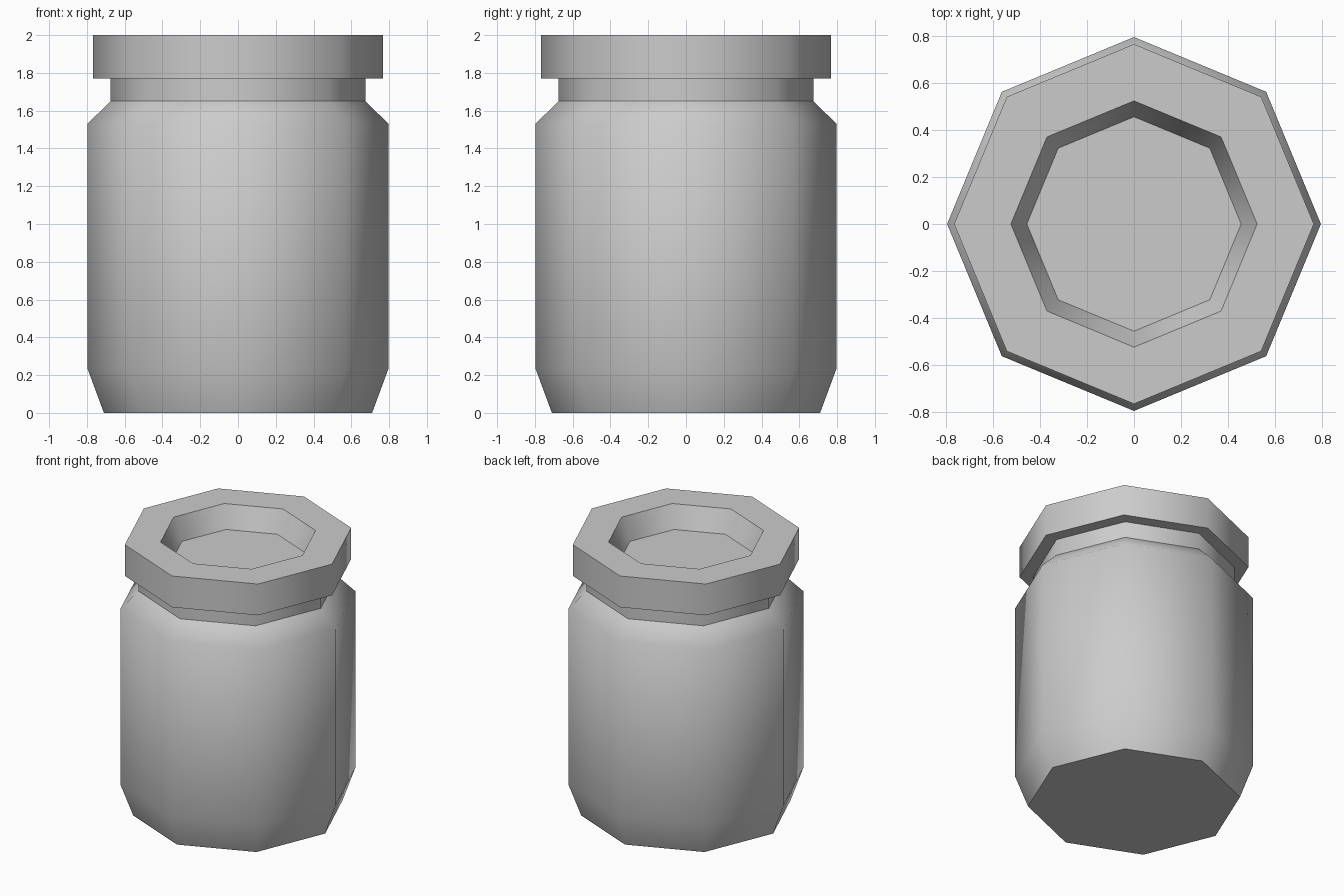
import bpy, bmesh, math

if "Cube" in bpy.data.objects:
    bpy.data.objects.remove(bpy.data.objects["Cube"])

SIDES = 8


def lathe(name, profile, sharp, cap_end):
    """Spin (radius, z) points into an octagonal smooth part; listed rings stay sharp."""
    bm = bmesh.new()
    rings = []
    for r, z in profile:
        rings.append([bm.verts.new((r * math.cos(2 * math.pi * i / SIDES),
                                    r * math.sin(2 * math.pi * i / SIDES), z))
                      for i in range(SIDES)])
    for a, b in zip(rings, rings[1:]):
        for i in range(SIDES):
            j = (i + 1) % SIDES
            bm.faces.new((a[i], a[j], b[j], b[i]))
    bm.faces.new(rings[0][::-1])
    if cap_end:
        bm.faces.new(rings[-1])
    for f in bm.faces:
        f.smooth = True
    for k in sharp:
        for i in range(SIDES):
            bm.edges.get((rings[k][i], rings[k][(i + 1) % SIDES])).smooth = False
    mesh = bpy.data.meshes.new(name)
    bm.to_mesh(mesh)
    bm.free()
    obj = bpy.data.objects.new(name, mesh)
    bpy.context.collection.objects.link(obj)
    return obj


# Jar body with tapered foot, shoulder and neck (neck top hidden under the lid)
lathe("jar_body",
      [(0.71, 0), (0.797, 0.235), (0.797, 1.53), (0.675, 1.65), (0.675, 1.77)],
      sharp=[0, 3], cap_end=False)

# Overhanging lid with a recessed top
lathe("lid",
      [(0.767, 1.77), (0.767, 2.0), (0.525, 2.0), (0.457, 1.84)],
      sharp=[0, 1, 2, 3], cap_end=True)
